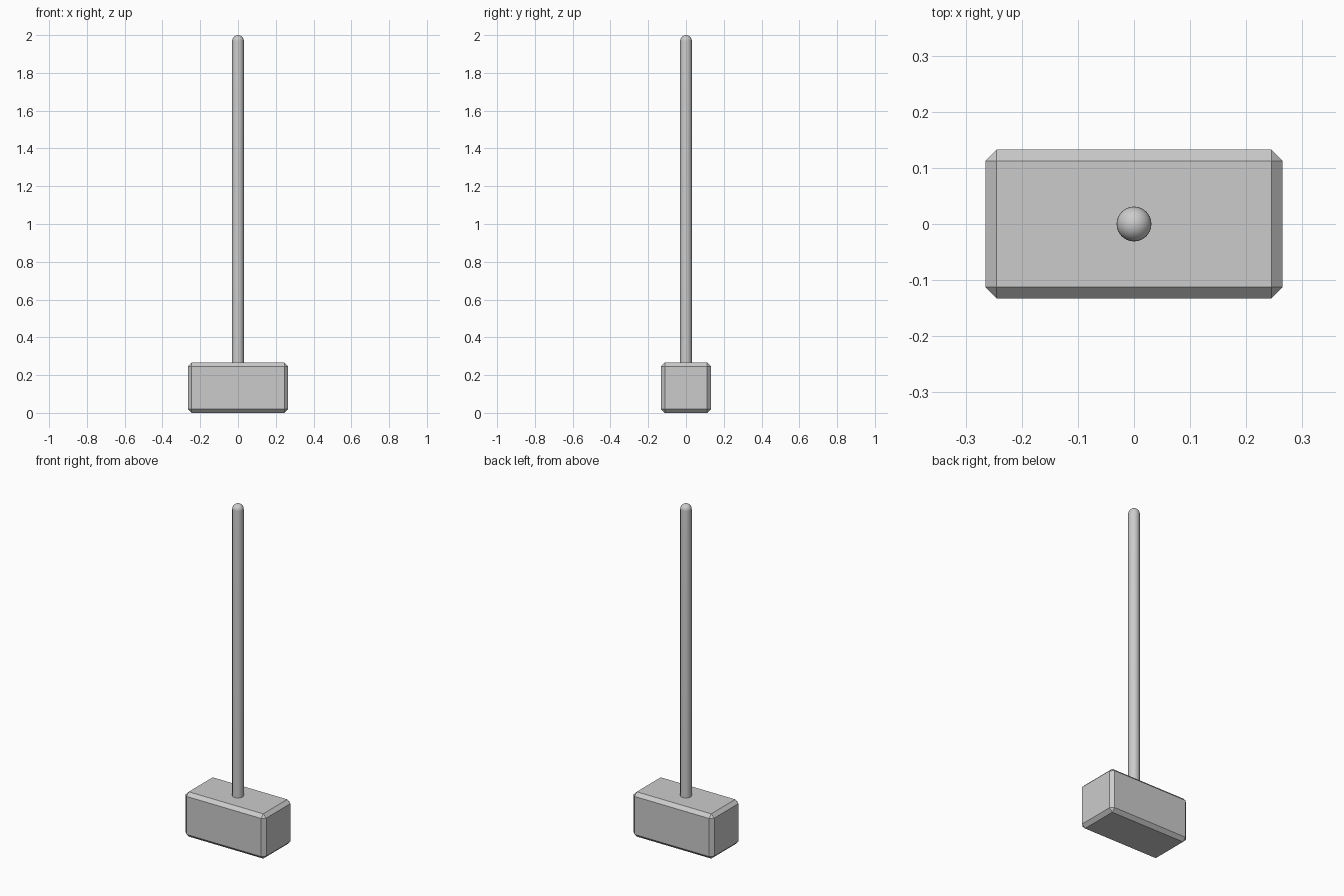
import bpy, bmesh, math

if "Cube" in bpy.data.objects:
    bpy.data.objects.remove(bpy.data.objects["Cube"])


def make_object(name, bm):
    bmesh.ops.recalc_face_normals(bm, faces=bm.faces)
    mesh = bpy.data.meshes.new(name)
    bm.to_mesh(mesh)
    bm.free()
    obj = bpy.data.objects.new(name, mesh)
    bpy.context.collection.objects.link(obj)
    return obj


# Hammer head: block with every edge chamfered flat
HEAD = (0.53, 0.265, 0.266)
bm = bmesh.new()
bmesh.ops.create_cube(bm, size=1)
bmesh.ops.scale(bm, vec=HEAD, verts=bm.verts)
bmesh.ops.translate(bm, vec=(0, 0, HEAD[2] / 2), verts=bm.verts)
head = make_object("hammer_head", bm)
chamfer = head.modifiers.new("chamfer", 'BEVEL')
chamfer.width = 0.02
chamfer.segments = 1

# Handle: lathed rod with a domed top, seated slightly into the head
R, TOP, BASE, SIDES, RINGS = 0.031, 2.0, 0.25, 32, 8
profile = [(0, BASE), (R, BASE)]
for i in range(RINGS + 1):
    a = math.pi / 2 * i / RINGS
    profile.append((R * math.cos(a), TOP - R + R * math.sin(a)))
bm = bmesh.new()
verts = [bm.verts.new((r, 0, z)) for r, z in profile]
edges = [bm.edges.new(pair) for pair in zip(verts, verts[1:])]
bmesh.ops.spin(bm, geom=verts + edges, cent=(0, 0, 0), axis=(0, 0, 1),
               angle=2 * math.pi, steps=SIDES, use_merge=True)
bmesh.ops.remove_doubles(bm, verts=bm.verts, dist=0.0001)
handle = make_object("handle", bm)

# Smooth the rod, keeping its base rim sharp
bpy.ops.object.select_all(action='DESELECT')
handle.select_set(True)
bpy.context.view_layer.objects.active = handle
bpy.ops.object.shade_smooth_by_angle(angle=math.radians(30))
